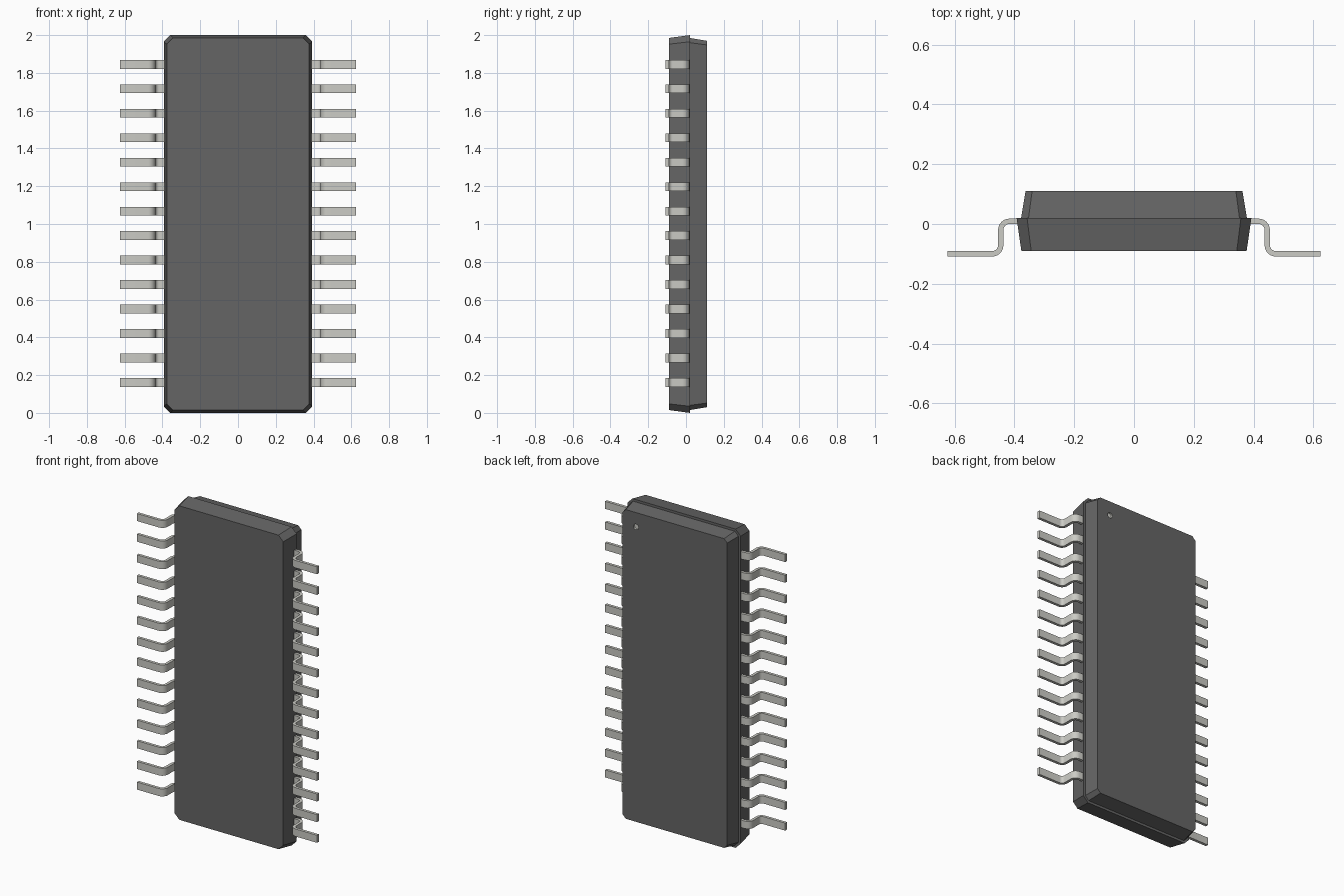
import bpy, bmesh
from math import pi, sin, cos, radians

if "Cube" in bpy.data.objects:
    bpy.data.objects.remove(bpy.data.objects["Cube"])


def material(name, rgb):
    m = bpy.data.materials.new(name)
    m.diffuse_color = (*rgb, 1)
    m.use_nodes = True
    m.node_tree.nodes["Principled BSDF"].inputs["Base Color"].default_value = m.diffuse_color
    return m


DARK = material("dark_resin", (0.13, 0.13, 0.13))
METAL = material("tinned_metal", (0.60, 0.60, 0.56))


def finish(name, bm, mat):
    bmesh.ops.recalc_face_normals(bm, faces=bm.faces[:])
    mesh = bpy.data.meshes.new(name)
    bm.to_mesh(mesh)
    bm.free()
    mesh.materials.append(mat)
    ob = bpy.data.objects.new(name, mesh)
    bpy.context.collection.objects.link(ob)
    return ob


def tapered_slab(name, rings):
    """Slab lofted along y; each ring is (y, half width, half height, corner cut)."""
    bm = bmesh.new()
    loops = []
    for y, w, h, c in rings:
        pts = [(w, h - c), (w - c, h), (c - w, h), (-w, h - c),
               (-w, c - h), (c - w, -h), (w - c, -h), (w, c - h)]
        loops.append([bm.verts.new((x, y, 1 + z)) for x, z in pts])
    for a, b in zip(loops, loops[1:]):
        for i in range(8):
            j = (i + 1) % 8
            bm.faces.new((a[i], a[j], b[j], b[i]))
    bm.faces.new(loops[0])
    bm.faces.new(loops[-1])
    return finish(name, bm, DARK)


# Package body: wide front half and slightly smaller back half
tapered_slab("front_body", [(-0.09, 0.377, 0.985, 0.033), (0.02, 0.393, 1.0, 0.035)])
back = tapered_slab("back_body", [(0.02, 0.378, 0.985, 0.025), (0.11, 0.363, 0.97, 0.022)])

# Small round orientation dimple in the back face
bm = bmesh.new()
bmesh.ops.create_cone(bm, cap_ends=True, segments=24, radius1=0.017, radius2=0.017, depth=0.04)
cutter = finish("dimple_cutter", bm, METAL)
cutter.location = (0.27, 0.12, 1.88)
cutter.rotation_euler = (pi / 2, 0, 0)
cutter.hide_render = True
cutter.hide_set(True)
back.data.materials.append(METAL)
cut = back.modifiers.new("dimple", 'BOOLEAN')
cut.object = cutter
cut.operation = 'DIFFERENCE'
cut.solver = 'EXACT'
cut.material_mode = 'TRANSFER'

# Gull-wing lead: paired inner and outer points along the bent strip
R_IN, R_OUT, STEPS = 0.020, 0.038, 6
pairs = [((0.36, 0.018), (0.36, 0.0))]
for i in range(STEPS + 1):          # shoulder bend
    a = pi / 2 * (1 - i / STEPS)
    pairs.append(tuple((0.417 + r * cos(a), -0.020 + r * sin(a)) for r in (R_OUT, R_IN)))
for i in range(STEPS + 1):          # foot bend
    a = pi + pi / 2 * i / STEPS
    pairs.append(tuple((0.475 + r * cos(a), -0.071 + r * sin(a)) for r in (R_IN, R_OUT)))
pairs.append(((0.625, -0.091), (0.625, -0.109)))

HALF, PITCH, COUNT = 0.0235, 0.1296, 14
bm = bmesh.new()
rings = []
for (ax, ay), (bx, by) in pairs:
    z0 = 1.003 - PITCH * (COUNT - 1) / 2
    rings.append([bm.verts.new(p) for p in (
        (ax, ay, z0 - HALF), (ax, ay, z0 + HALF), (bx, by, z0 + HALF), (bx, by, z0 - HALF))])
for a, b in zip(rings, rings[1:]):
    for i in range(4):
        j = (i + 1) % 4
        bm.faces.new((a[i], a[j], b[j], b[i]))
bm.faces.new(rings[0])
bm.faces.new(rings[-1])
leads = finish("leads", bm, METAL)

bpy.context.view_layer.objects.active = leads
leads.select_set(True)
bpy.ops.object.shade_smooth_by_angle(angle=radians(30))

# Repeat the lead up the side and mirror to the other side
row = leads.modifiers.new("row", 'ARRAY')
row.count = COUNT
row.use_relative_offset = False
row.use_constant_offset = True
row.constant_offset_displace = (0, 0, PITCH)
mirror = leads.modifiers.new("other_side", 'MIRROR')
mirror.use_axis = (True, False, False)
mirror.use_mirror_merge = False
